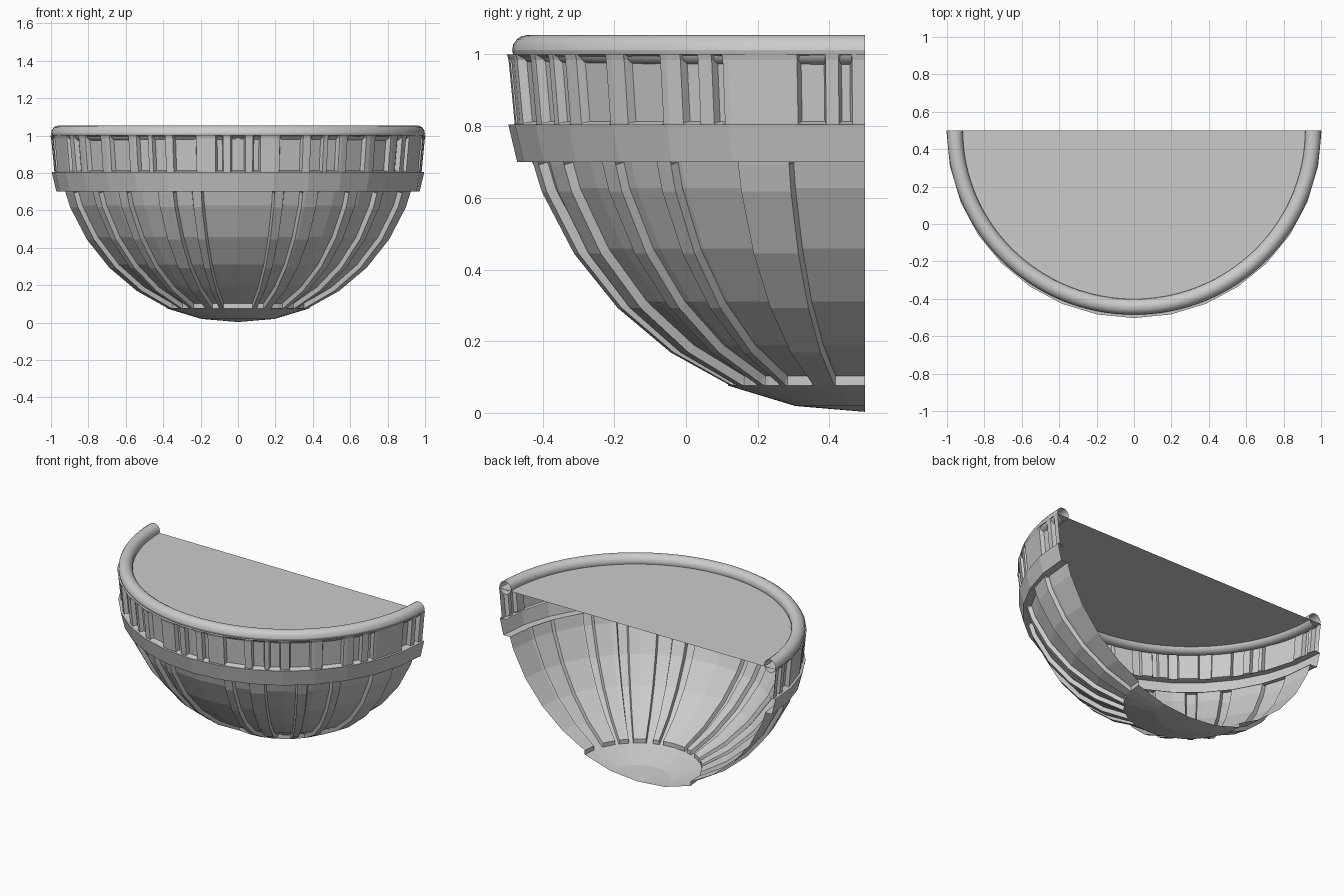
import bpy, math
from math import sin, cos, pi, radians

if "Cube" in bpy.data.objects:
    bpy.data.objects.remove(bpy.data.objects["Cube"])

AXIS_Y = 0.5      # bowl axis lies on the cut plane
STEP = 11.25      # facet angle of the 32-sided bowl
DEPTH = 0.025     # how far the panels are sunk


def make(name, verts, faces, smooth=False):
    mesh = bpy.data.meshes.new(name)
    mesh.from_pydata(verts, [], faces)
    mesh.validate()
    ob = bpy.data.objects.new(name, mesh)
    bpy.context.collection.objects.link(ob)
    if smooth:
        mesh.polygons.foreach_set("use_smooth", [True] * len(mesh.polygons))
    return ob


def grid_faces(rows, cols):
    return [(r * cols + c, r * cols + c + 1, (r + 1) * cols + c + 1, (r + 1) * cols + c)
            for r in range(rows - 1) for c in range(cols - 1)]


def columns(recesses, bevel=0.5):
    """Mirrored list of (angle from the front, sunk flag) across the half turn."""
    both = sorted(set(recesses + [(-b, -a) for a, b in recesses]))
    cols = []
    for a, b in both:
        cols += [(a, 0), (a + bevel, 1)]
        if b >= 90:
            cols.append((90, 1))
        else:
            cols += [(b - bevel, 1), (b, 0)]
        if a <= -90:
            cols = [(-90, 1)] + cols[2:]
    for k in range(-8, 9):
        t = k * STEP
        if all(abs(t - c[0]) > 0.3 for c in cols):
            sunk = any(a + bevel < t < b - bevel for a, b in both)
            cols.append((t, int(sunk)))
    return sorted(cols)


def shell(name, profile, cols):
    """Sweep (radius, z, sunk flag) around the front half of a 32-gon."""
    verts = []
    for r, z, flag in profile:
        for t, sunk in cols:
            d = DEPTH * flag * sunk
            rr, zz = r - d * r, z + d * (1 - z)
            local = abs(t) % STEP - STEP / 2
            rr *= cos(radians(STEP / 2)) / cos(radians(local))
            verts.append((rr * sin(radians(t)), AXIS_Y - rr * cos(radians(t)), zz))
    return make(name, verts, grid_faces(len(profile), len(cols)))


def ring(k):
    a = radians(k * STEP)
    return sin(a), 1 - cos(a)


plain = columns([])

# Bottom cap
shell("bottom_cap", [(0.001, 0.003, 0), (*ring(1), 0), (*ring(2), 0)], plain)

# Ribbed bowl: sunk panels between raised ribs
panels = [(-12, 12), (15, 21.5), (27, 39), (42.5, 52), (55, 68), (77, 90)]
lower = [(*ring(2), 0), (0.392, 0.08, 1)]
lower += [(*ring(k), 1) for k in range(3, 7)]
lower += [(0.947, 0.692, 1), (0.949, 0.70, 0)]
shell("ribbed_bowl", lower, columns(panels))

# Raised band
shell("raised_band", [(0.92, 0.70, 0), (0.971, 0.70, 0), (0.996, 0.805, 0),
                      (0.955, 0.805, 0)], plain)

# Upper wall with narrow and wide notches
notches = [(-2.3, 2.3), (4.6, 7), (13, 20.5), (23, 27.5), (29, 33), (36, 43.5),
           (47.5, 55), (58.8, 62), (64.5, 66.5), (79, 83.6), (85.7, 87.9)]
shell("notched_wall", [(0.981, 0.805, 0), (0.982, 0.808, 1), (0.999, 0.985, 1),
                       (1.003, 1.0, 0), (0.94, 1.0, 0)], columns(notches, 0.4))

# Flat top surface
n = 64
make("top_surface", [(0.96 * cos(pi + pi * i / n), AXIS_Y + 0.945 * sin(pi + pi * i / n), 1.0)
                     for i in range(n + 1)], [tuple(range(n + 1))])

# Rounded rim: open half-ring tube
tube, sides = 0.042, 16
verts = []
for i in range(n + 1):
    t = pi + pi * i / n
    for j in range(sides + 1):
        p = 2 * pi * j / sides
        o = tube * cos(p)
        verts.append(((0.957 + o) * cos(t), AXIS_Y + (0.943 + o) * sin(t),
                      1.012 + tube * sin(p)))
make("rounded_rim", verts, grid_faces(n + 1, sides + 1), smooth=True)
